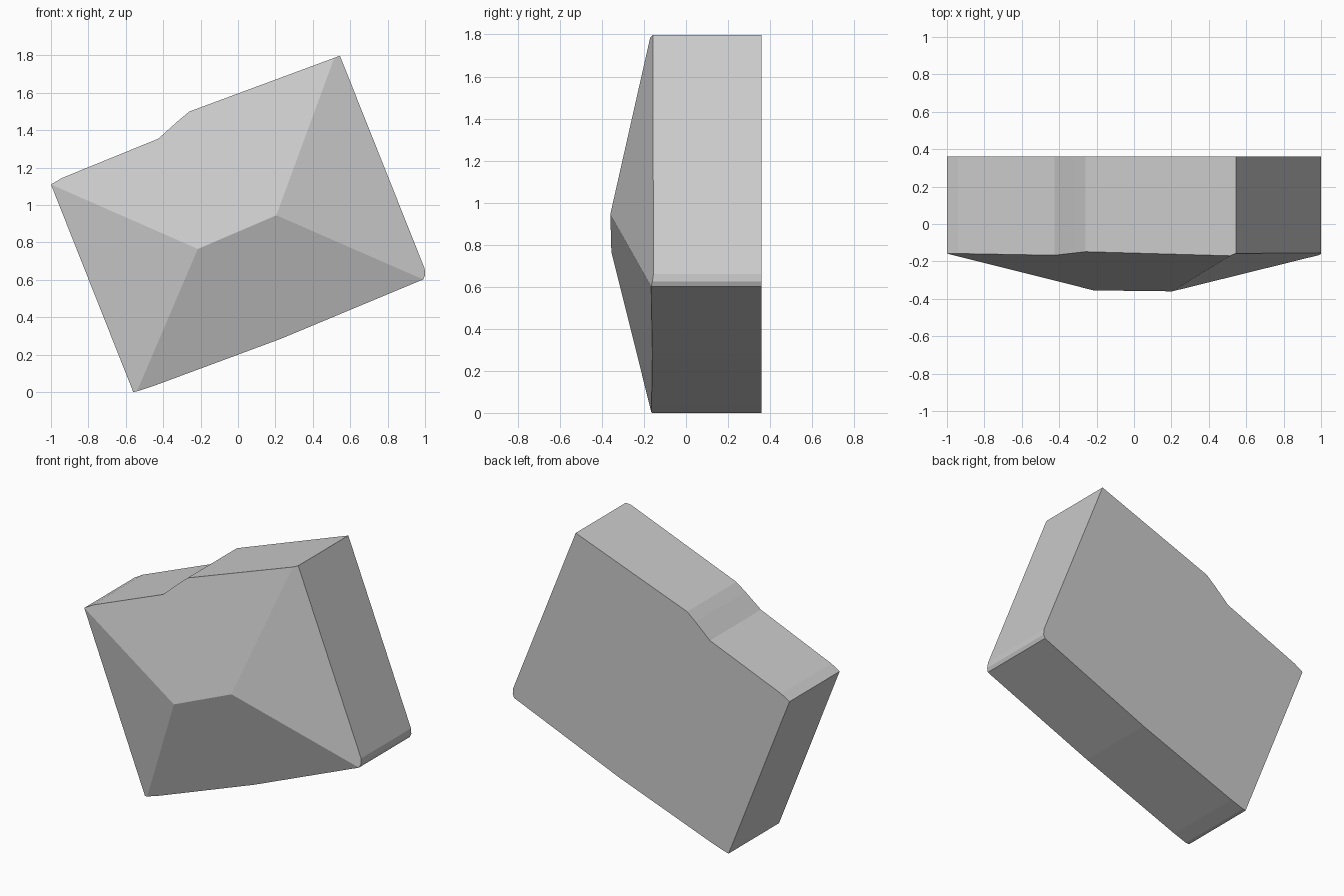
import bpy, bmesh

if "Cube" in bpy.data.objects:
    bpy.data.objects.remove(bpy.data.objects["Cube"])

BACK_Y = 0.36

# Rim of the block, split into the four sloped front faces: (x, front y, z)
top_edge = [(-1.0, -0.158, 1.11), (-0.94, -0.158, 1.145), (-0.425, -0.167, 1.355),
            (-0.32, -0.155, 1.45), (-0.26, -0.148, 1.50), (0.515, -0.17, 1.787)]
right_edge = [(0.545, -0.157, 1.798), (0.998, -0.155, 0.66), (1.0, -0.16, 0.625)]
bottom_edge = [(0.99, -0.166, 0.602), (0.23, -0.16, 0.285),
               (-0.45, -0.164, 0.033), (-0.54, -0.165, 0.004)]
left_edge = [(-0.56, -0.16, 0.0)]

bm = bmesh.new()
sides = [[bm.verts.new(p) for p in edge]
         for edge in (top_edge, right_edge, bottom_edge, left_edge)]
top, right, bottom, left = sides
ridge_l = bm.verts.new((-0.215, -0.355, 0.765))
ridge_r = bm.verts.new((0.205, -0.36, 0.945))

# Hipped front: two long slopes and two end slopes meeting at the ridge
bm.faces.new(top + [ridge_r, ridge_l])
bm.faces.new([top[-1]] + right + [bottom[0], ridge_r])
bm.faces.new(bottom + [ridge_l, ridge_r])
bm.faces.new([bottom[-1]] + left + [top[0], ridge_l])

# Straight side walls and flat back
rim = top + right + bottom + left
back = [bm.verts.new((v.co.x, BACK_Y, v.co.z)) for v in rim]
for i in range(len(rim)):
    j = (i + 1) % len(rim)
    bm.faces.new([rim[i], rim[j], back[j], back[i]])
bm.faces.new(back)
bmesh.ops.recalc_face_normals(bm, faces=bm.faces)

mesh = bpy.data.meshes.new("tilted_block")
bm.to_mesh(mesh)
bm.free()
block = bpy.data.objects.new("tilted_block", mesh)
bpy.context.collection.objects.link(block)
